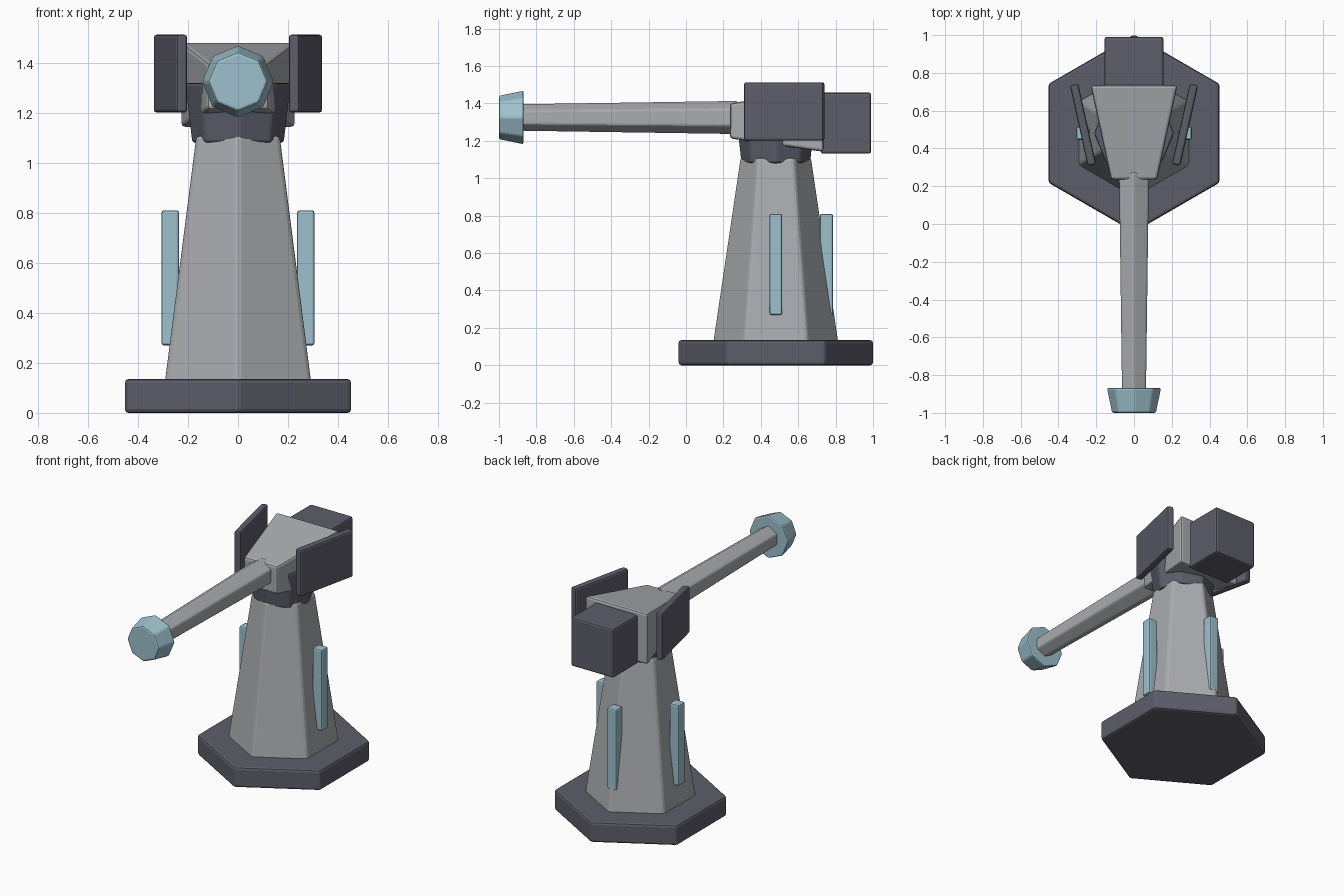
import bpy, bmesh
from math import sin, cos, pi, radians
from mathutils import Matrix

default = bpy.data.objects.get("Cube")
if default:
    bpy.data.objects.remove(default, do_unlink=True)

CY = 0.48      # y of the tower axis
GUN_Z = 1.325  # height of the barrel axis


def material(name, rgb):
    mat = bpy.data.materials.new(name)
    mat.use_nodes = True
    mat.diffuse_color = (*rgb, 1)
    mat.node_tree.nodes["Principled BSDF"].inputs["Base Color"].default_value = (*rgb, 1)
    return mat


light_grey = material("light grey metal", (0.40, 0.41, 0.43))
dark_grey = material("dark slate metal", (0.11, 0.11, 0.145))
pale_blue = material("pale blue metal", (0.34, 0.53, 0.61))


def finish(name, bm, mat, bevel):
    bmesh.ops.recalc_face_normals(bm, faces=bm.faces)
    mesh = bpy.data.meshes.new(name)
    bm.to_mesh(mesh)
    bm.free()
    mesh.materials.append(mat)
    obj = bpy.data.objects.new(name, mesh)
    bpy.context.collection.objects.link(obj)
    mod = obj.modifiers.new("edge bevel", 'BEVEL')
    mod.width = bevel
    mod.segments = 2
    mod.limit_method = 'ANGLE'
    mod.angle_limit = radians(25)
    return obj


def prism(name, sides, rings, mat, bevel, along_y=False):
    """Tapered prism through (position, radius) rings, along z or y."""
    bm = bmesh.new()
    loops = []
    for pos, r in rings:
        loop = []
        for i in range(sides):
            u, v = r * sin(2 * pi * i / sides), r * cos(2 * pi * i / sides)
            loop.append(bm.verts.new((u, pos, GUN_Z + v) if along_y else (u, CY + v, pos)))
        loops.append(loop)
    for a, b in zip(loops, loops[1:]):
        for i in range(sides):
            j = (i + 1) % sides
            bm.faces.new((a[i], a[j], b[j], b[i]))
    bm.faces.new(loops[0])
    bm.faces.new(loops[-1])
    return finish(name, bm, mat, bevel)


def box(name, center, size, mat, bevel, turn=0):
    bm = bmesh.new()
    bmesh.ops.create_cube(bm, size=1, matrix=Matrix.Diagonal((*size, 1)))
    bm.transform(Matrix.Translation(center) @ Matrix.Rotation(turn, 4, 'Z'))
    return finish(name, bm, mat, bevel)


# Base, tower and turning neck
prism("base", 6, [(0, 0.523), (0.135, 0.523)], dark_grey, 0.015)
prism("tower", 6, [(0.12, 0.338), (1.11, 0.192)], light_grey, 0.015)
prism("neck", 8, [(1.08, 0.185), (1.12, 0.19), (1.32, 0.213)], dark_grey, 0.012)

# Wedge-shaped head, larger at the rear
bm = bmesh.new()
bmesh.ops.create_cube(bm, size=1)
for v in bm.verts:
    rear = v.co.y > 0
    half_width = 0.23 if rear else 0.122
    low, high = (1.142, 1.482) if rear else (1.213, 1.40)
    v.co = (half_width * (1 if v.co.x > 0 else -1),
            0.735 if rear else 0.235,
            high if v.co.z > 0 else low)
finish("head", bm, light_grey, 0.015)

# Counterweight at the rear
box("counterweight", (0, 0.855, 1.295), (0.312, 0.27, 0.326), dark_grey, 0.012)

# Barrel and flared muzzle
prism("barrel", 6, [(-0.90, 0.073), (0.275, 0.091)], light_grey, 0.01, True)
prism("muzzle", 8, [(-1.0, 0.118), (-0.868, 0.145)], pale_blue, 0.01, True)

# Angled side shields and side fins
for side, label in ((1, "left"), (-1, "right")):
    box(label + "_shield", (side * 0.27, 0.525, 1.357), (0.045, 0.436, 0.312),
        dark_grey, 0.012, -side * radians(12.5))
    box(label + "_fin", (side * 0.271, CY, 0.54), (0.07, 0.068, 0.54), pale_blue, 0.01)
box("rear_fin", (0, CY + 0.271, 0.54), (0.068, 0.07, 0.54), pale_blue, 0.01)
